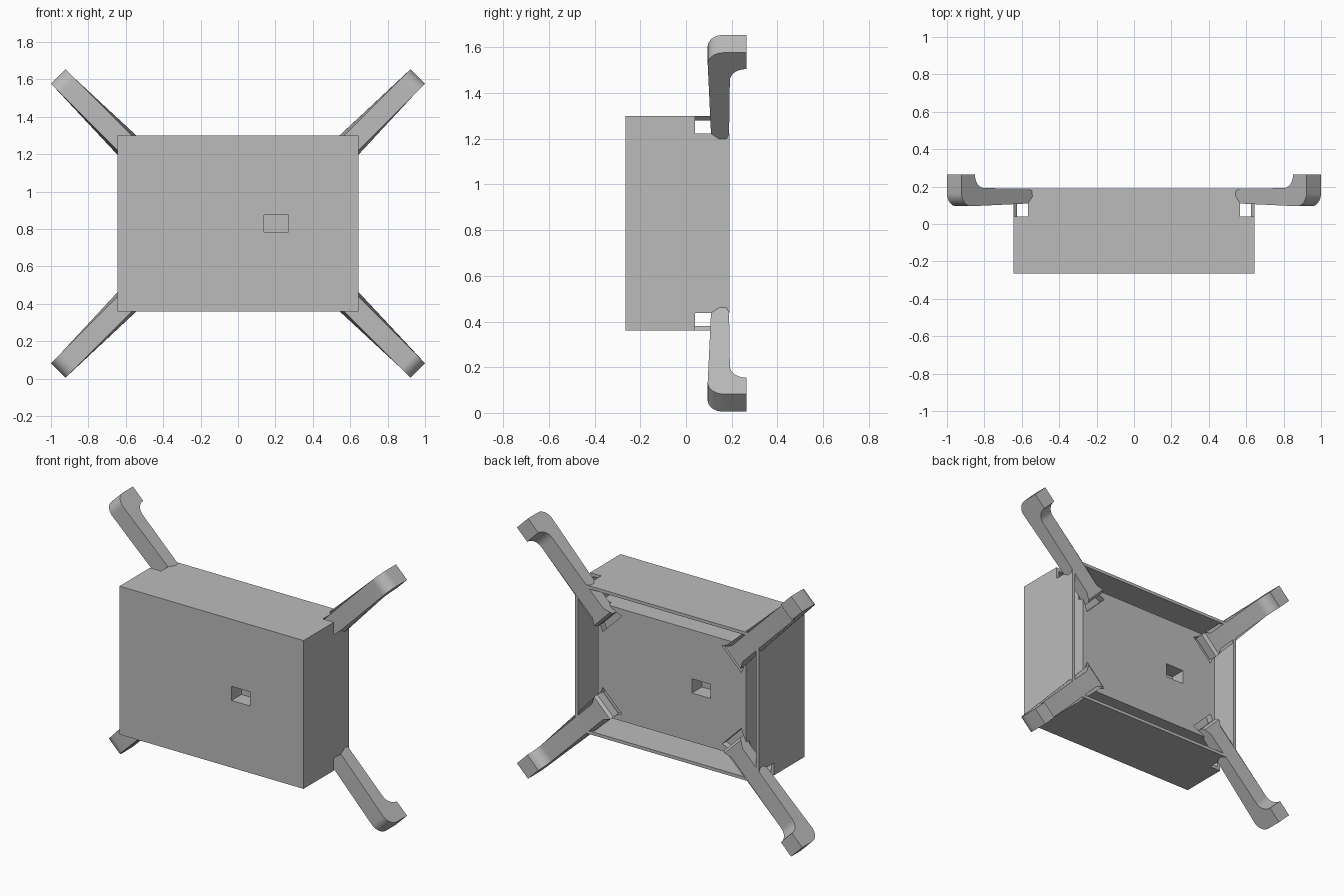
import bpy, bmesh, math
from mathutils import Matrix, Vector

if "Cube" in bpy.data.objects:
    bpy.data.objects.remove(bpy.data.objects["Cube"], do_unlink=True)

grey = bpy.data.materials.new("plain_grey")
grey.use_nodes = True
grey.diffuse_color = (0.5, 0.5, 0.5, 1)
grey.node_tree.nodes["Principled BSDF"].inputs["Base Color"].default_value = (0.5, 0.5, 0.5, 1)

HX, HZ, ZC = 0.645, 0.47, 0.83
FRONT, REAR = -0.265, 0.19
CORNERS = [(sx, sz) for sx in (-1, 1) for sz in (-1, 1)]


def finish(name, bm):
    bmesh.ops.recalc_face_normals(bm, faces=bm.faces)
    me = bpy.data.meshes.new(name)
    bm.to_mesh(me)
    bm.free()
    ob = bpy.data.objects.new(name, me)
    bpy.context.collection.objects.link(ob)
    me.materials.append(grey)
    return ob


def box(name, x, y, z):
    bm = bmesh.new()
    bmesh.ops.create_cube(bm, size=1)
    for v in bm.verts:
        v.co = [lo + (c + 0.5) * (hi - lo) for c, (lo, hi) in zip(v.co, (x, y, z))]
    return finish(name, bm)


def prism(name, outline, direction):
    bm = bmesh.new()
    face = bm.faces.new([bm.verts.new(p) for p in outline])
    ext = bmesh.ops.extrude_face_region(bm, geom=[face])
    moved = [g for g in ext["geom"] if isinstance(g, bmesh.types.BMVert)]
    bmesh.ops.translate(bm, verts=moved, vec=direction)
    return finish(name, bm)


def at_corner(ob, sx, sz):
    # local x runs outwards along the corner diagonal, local z across it
    out = Vector((sx, 0, sz)).normalized()
    across = out.cross(Vector((0, 1, 0)))
    m = Matrix((out, Vector((0, 1, 0)), across)).transposed().to_4x4()
    m.translation = (sx * HX, 0, ZC + sz * HZ)
    ob.data.transform(m)
    return ob


def cut(target, cutters):
    for c in cutters:
        mod = target.modifiers.new("cut", 'BOOLEAN')
        mod.operation = 'DIFFERENCE'
        mod.solver = 'EXACT'
        mod.object = c
    dg = bpy.context.evaluated_depsgraph_get()
    dg.update()
    me = bpy.data.meshes.new_from_object(target.evaluated_get(dg))
    target.modifiers.clear()
    target.data = me
    for c in cutters:
        bpy.data.objects.remove(c, do_unlink=True)


def arc(cx, cy, r, a0, a1, n=8):
    steps = [math.radians(a0 + (a1 - a0) * i / n) for i in range(n + 1)]
    return [(cx + r * math.cos(a), cy + r * math.sin(a)) for a in steps]


# Thin walled case, open at the rear, with corner slots and a front window
case = box("case", (-HX, HX), (FRONT, REAR), (ZC - HZ, ZC + HZ))
cutters = [box("cavity", (-HX + 0.02, HX - 0.02), (FRONT + 0.02, 0.3),
               (ZC - HZ + 0.02, ZC + HZ - 0.02)),
           box("window", (0.14, 0.27), (-0.3, -0.2), (0.785, 0.875))]
for sx, sz in CORNERS:
    cutters.append(at_corner(box("slot", (-0.15, 0.1), (0.04, 0.3), (-0.055, 0.055)), sx, sz))
cut(case, cutters)

# Inner block with front and rear pockets and flared sockets for the legs
block = box("inner_block", (-0.52, 0.52), (-0.245, 0.14), (ZC - 0.355, ZC + 0.355))
cutters = [box("front_pocket", (0.14, 0.27), (-0.3, -0.165), (0.785, 0.875)),
           box("rear_pocket", (-0.27, -0.14), (0.04, 0.2), (0.785, 0.875))]
for sx, sz in CORNERS:
    socket = [(0, 0.10, -0.055), (0, 0.10, 0.055), (-0.23, 0.10, 0.055),
              (-0.32, 0.10, 0.095), (-0.32, 0.10, -0.095), (-0.23, 0.10, -0.055)]
    cutters.append(at_corner(prism("socket", socket, (0, 0.1, 0)), sx, sz))
cut(block, cutters)

# Hooked legs with rounded bends and flared inner ends
for sx, sz in CORNERS:
    side = [(-0.28, 0.115), (-0.22, 0.115)]
    side += arc(0.377, 0.165, 0.07, -90, 0)
    side += [(0.447, 0.265), (0.345, 0.265)]
    side += arc(0.275, 0.262, 0.07, 0, -90)
    side += [(-0.22, 0.187), (-0.265, 0.187), (-0.28, 0.17)]
    name = ("upper" if sz > 0 else "lower") + ("_left" if sx > 0 else "_right") + "_leg"
    leg = prism(name, [(s, y, -0.055) for s, y in side], (0, 0, 0.11))
    for v in leg.data.vertices:
        if v.co.x < -0.23:
            v.co.z *= 1.45
    at_corner(leg, sx, sz)
    bpy.context.view_layer.objects.active = leg
    leg.select_set(True)
    bpy.ops.object.shade_smooth_by_angle(angle=math.radians(30))
    leg.select_set(False)

# Small pins at the bottom of the front pocket
for i, x in enumerate((0.15, 0.22)):
    bm = bmesh.new()
    bmesh.ops.create_cone(bm, cap_ends=True, segments=12, radius1=0.009, radius2=0.009, depth=0.008,
                          matrix=Matrix.Translation((x, -0.166, ZC)) @ Matrix.Rotation(math.pi / 2, 4, 'X'))
    finish("pin_%d" % (i + 1), bm)
